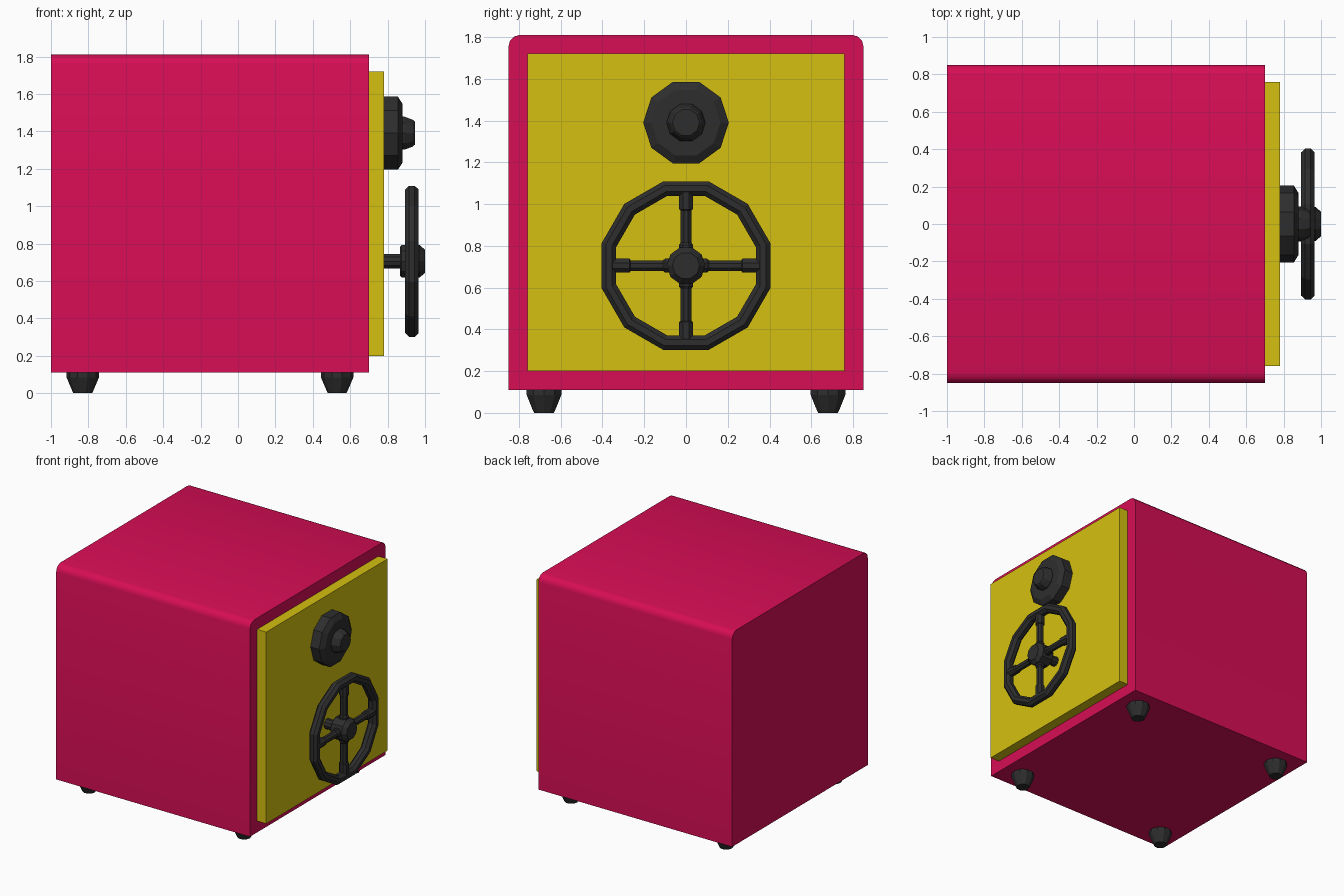
import bpy, bmesh
from math import cos, sin, pi, radians
from mathutils import Matrix, Vector

cube = bpy.data.objects.get("Cube")
if cube:
    bpy.data.objects.remove(cube, do_unlink=True)


def material(name, rgb):
    m = bpy.data.materials.new(name)
    m.use_nodes = True
    m.diffuse_color = (*rgb, 1)
    bsdf = m.node_tree.nodes["Principled BSDF"]
    bsdf.inputs["Base Color"].default_value = (*rgb, 1)
    bsdf.inputs["Roughness"].default_value = 0.6
    return m


PINK = material("crimson pink", (0.68, 0.004, 0.09))
YELLOW = material("yellow", (0.66, 0.53, 0.005))
DARK = material("charcoal", (0.027, 0.027, 0.027))


def finish(name, bm, mat, smooth=None):
    bmesh.ops.recalc_face_normals(bm, faces=bm.faces[:])
    mesh = bpy.data.meshes.new(name)
    bm.to_mesh(mesh)
    bm.free()
    mesh.materials.append(mat)
    ob = bpy.data.objects.new(name, mesh)
    bpy.context.collection.objects.link(ob)
    if smooth:
        bpy.ops.object.select_all(action='DESELECT')
        ob.select_set(True)
        bpy.context.view_layer.objects.active = ob
        bpy.ops.object.shade_smooth_by_angle(angle=radians(smooth))
    return ob


def box(name, lo, hi, mat, bevel=0, smooth=None):
    """Box between two corners; bevel rounds its two top edges along x."""
    lo, hi = Vector(lo), Vector(hi)
    bm = bmesh.new()
    bmesh.ops.create_cube(bm, size=1, matrix=Matrix.Translation((lo + hi) / 2)
                          @ Matrix.Diagonal((*(hi - lo), 1)))
    if bevel:
        top = [e for e in bm.edges if all(v.co.z > hi.z - 1e-4 for v in e.verts)
               and abs(e.verts[0].co.y - e.verts[1].co.y) < 1e-4]
        bmesh.ops.bevel(bm, geom=top, offset=bevel, segments=3, profile=0.5, affect='EDGES')
    return finish(name, bm, mat, smooth)


def lathe(name, profile, sides, place, mat, phase=0, closed=False):
    """Turn (height, radius) points around local z; closed makes a ring."""
    bm = bmesh.new()
    rings = []
    for h, r in profile:
        angles = [phase + 2 * pi * i / sides for i in range(sides)]
        rings.append([bm.verts.new((r * cos(a), r * sin(a), h)) for a in angles])
    pairs = list(zip(rings, rings[1:]))
    if closed:
        pairs.append((rings[-1], rings[0]))
    else:
        bm.faces.new(rings[0])
        bm.faces.new(rings[-1])
    for a, b in pairs:
        for i in range(sides):
            j = (i + 1) % sides
            bm.faces.new((a[i], a[j], b[j], b[i]))
    bm.transform(place)
    return finish(name, bm, mat)


def facing_x(z):
    """Local z points along +x, local x points along +y."""
    return Matrix.Translation((0, 0, z)) @ Matrix(
        ((0, 0, 1, 0), (1, 0, 0, 0), (0, 1, 0, 0), (0, 0, 0, 1)))


# Cabinet and door
box("cabinet", (-1, -0.85, 0.11), (0.7, 0.85, 1.81), PINK, bevel=0.055, smooth=40)
box("door", (0.69, -0.76, 0.2), (0.78, 0.76, 1.72), YELLOW)

# Feet
for end, x in (("front", -0.68), ("back", 0.68)):
    for side, cx in (("left", 0.53), ("right", -0.83)):
        lathe(f"{end}_{side}_foot", [(0, 0.05), (0.01, 0.055), (0.085, 0.087), (0.115, 0.087)],
              10, Matrix.Translation((cx, x, 0)), DARK)

# Combination dial
dial = facing_x(1.39)
lathe("dial", [(0.77, 0.205), (0.855, 0.205), (0.88, 0.165)], 10, dial, DARK)
lathe("dial_knob", [(0.87, 0.093), (0.89, 0.093), (0.935, 0.075), (0.945, 0.065)], 10, dial, DARK)

# Wheel handle
wheel = facing_x(0.705)
lathe("wheel_axle", [(0.77, 0.04), (0.88, 0.04)], 10, wheel, DARK)
lathe("wheel_hub", [(0.865, 0.08), (0.875, 0.092), (0.97, 0.092), (1.0, 0.065)], 10, wheel, DARK)
tube = 0.039
section = [(0.93 + tube * sin(a), 0.382 + tube * cos(a))
           for a in (pi / 8 + pi / 4 * k for k in range(8))]
lathe("wheel_rim", section, 12, wheel, DARK, phase=pi / 12, closed=True)
for k, label in enumerate(("left", "top", "right", "bottom")):
    spin = (wheel @ Matrix.Rotation(k * pi / 2, 4, 'Z')
            @ Matrix.Translation((0, 0, 0.93)) @ Matrix.Rotation(pi / 2, 4, 'Y'))
    lathe(f"{label}_spoke", [(0.05, 0.036), (0.1, 0.036), (0.11, 0.028), (0.265, 0.028),
                             (0.27, 0.036), (0.36, 0.036)], 8, spin, DARK, phase=pi / 8)
